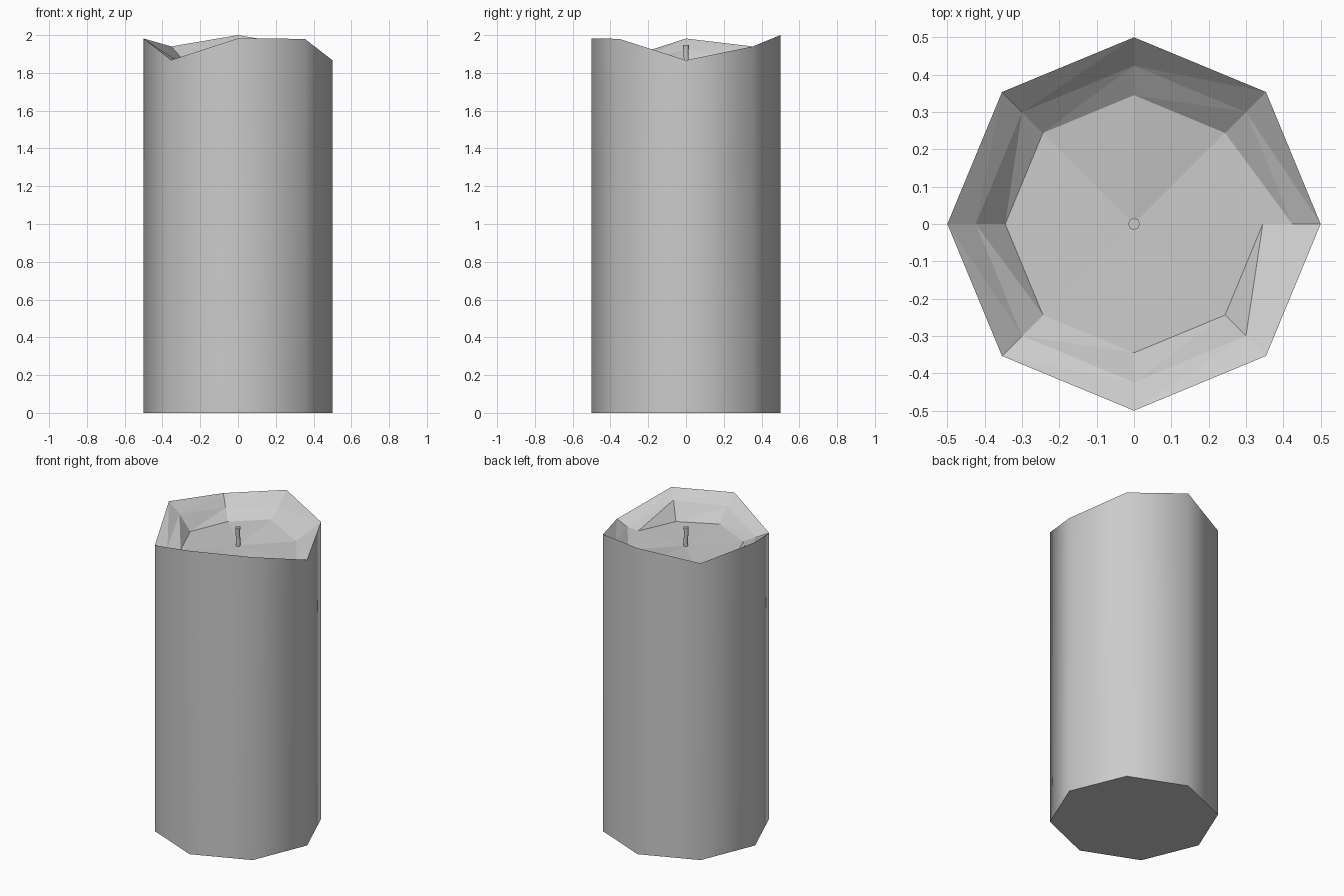
import bpy, bmesh
from math import cos, sin, pi

if "Cube" in bpy.data.objects:
    bpy.data.objects.remove(bpy.data.objects["Cube"])

N = 8
RIM = [1.867, 1.94, 2.0, 1.94, 1.982, 1.868, 1.983, 1.98]   # melted rim heights
MID = [1.835, 1.88, 1.92, 1.88, 1.92, 1.848, 1.92, 1.93]   # inner slope break
POOL = [1.83, 1.827, 1.866, 1.825, 1.826, 1.827, 1.835, 1.825]  # pool edge


def ring(bm, r, zs, n=N, cx=0, cy=0):
    return [bm.verts.new((cx + r * cos(2 * pi * i / n), cy + r * sin(2 * pi * i / n), zs[i]))
            for i in range(n)]


def finish(bm, name):
    bm.normal_update()
    me = bpy.data.meshes.new(name)
    bm.to_mesh(me)
    bm.free()
    ob = bpy.data.objects.new(name, me)
    bpy.context.collection.objects.link(ob)
    return ob


# Wax body: octagonal pillar with a hollowed, uneven top
bm = bmesh.new()
base = ring(bm, 0.5, [0] * N)
rim = ring(bm, 0.5, RIM)
mid = ring(bm, 0.424, MID)
pool = ring(bm, 0.345, POOL)
centre = bm.verts.new((0, 0, 1.826))
bm.faces.new(base[::-1])
for i in range(N):
    j = (i + 1) % N
    bm.faces.new((base[i], base[j], rim[j], rim[i])).smooth = True
    for a, b in ((rim, mid), (mid, pool)):
        bm.faces.new((a[i], a[j], b[j]))
        bm.faces.new((a[i], b[j], b[i]))
    bm.faces.new((pool[i], pool[j], centre))
# keep rim and base outlines crisp
for loop in (base, rim):
    for i in range(N):
        bm.edges.get((loop[i], loop[(i + 1) % N])).smooth = False
finish(bm, "candle_wax")

# Wick: thin, slightly crooked stick
bm = bmesh.new()
path = [(0, 0, 1.82), (0.002, 0.002, 1.86), (-0.003, 0, 1.905), (0, 0, 1.948)]
radii = [0.014, 0.013, 0.013, 0.016]
rings = [ring(bm, r, [z] * N, N, x, y) for (x, y, z), r in zip(path, radii)]
for a, b in zip(rings, rings[1:]):
    for i in range(N):
        j = (i + 1) % N
        bm.faces.new((a[i], a[j], b[j], b[i])).smooth = True
bm.faces.new(rings[0][::-1])
bm.faces.new(rings[-1])
finish(bm, "wick")
